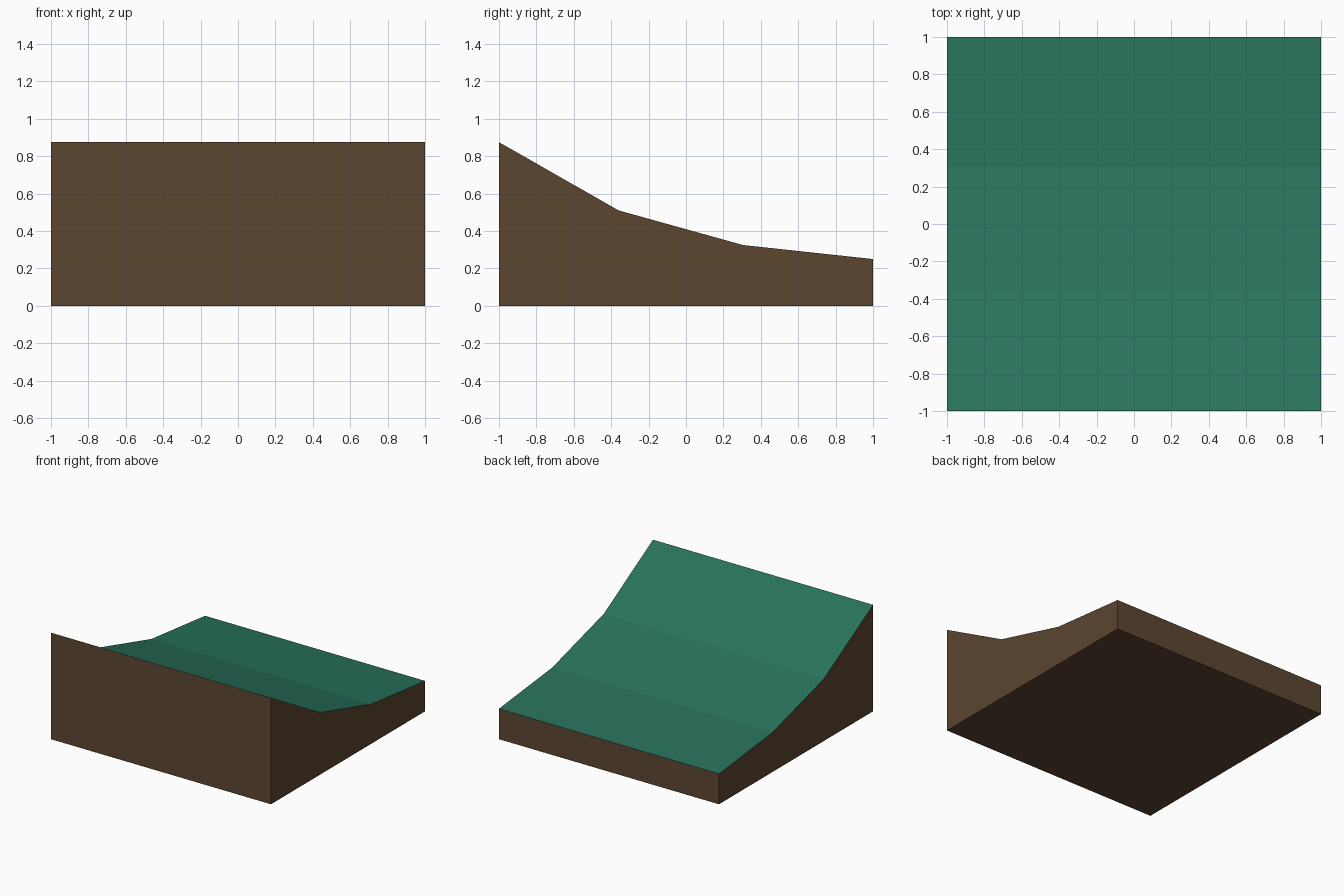
import bpy
import bmesh

if "Cube" in bpy.data.objects:
    bpy.data.objects.remove(bpy.data.objects["Cube"])


def material(name, rgb):
    mat = bpy.data.materials.new(name)
    mat.diffuse_color = (*rgb, 1.0)
    mat.use_nodes = True
    mat.node_tree.nodes["Principled BSDF"].inputs["Base Color"].default_value = mat.diffuse_color
    return mat


# Side profile (y, z): flat base, upright ends, three-step concave slope
profile = [(-1, 0), (1, 0), (1, 0.25), (0.305, 0.325), (-0.36, 0.51), (-1, 0.875)]

# Extrude the profile across the full width
bm = bmesh.new()
side = bm.faces.new([bm.verts.new((-1, y, z)) for y, z in profile])
extruded = bmesh.ops.extrude_face_region(bm, geom=[side])
new_verts = [g for g in extruded["geom"] if isinstance(g, bmesh.types.BMVert)]
bmesh.ops.translate(bm, verts=new_verts, vec=(2, 0, 0))
bmesh.ops.recalc_face_normals(bm, faces=bm.faces)

# Grass on upward faces, earth everywhere else
bm.normal_update()
for face in bm.faces:
    face.material_index = 1 if face.normal.z > 0.3 else 0

mesh = bpy.data.meshes.new("terrain_slope")
bm.to_mesh(mesh)
bm.free()
mesh.materials.append(material("earth brown", (0.107, 0.061, 0.030)))
mesh.materials.append(material("grass green", (0.021, 0.168, 0.104)))
bpy.context.collection.objects.link(bpy.data.objects.new("terrain_slope", mesh))
